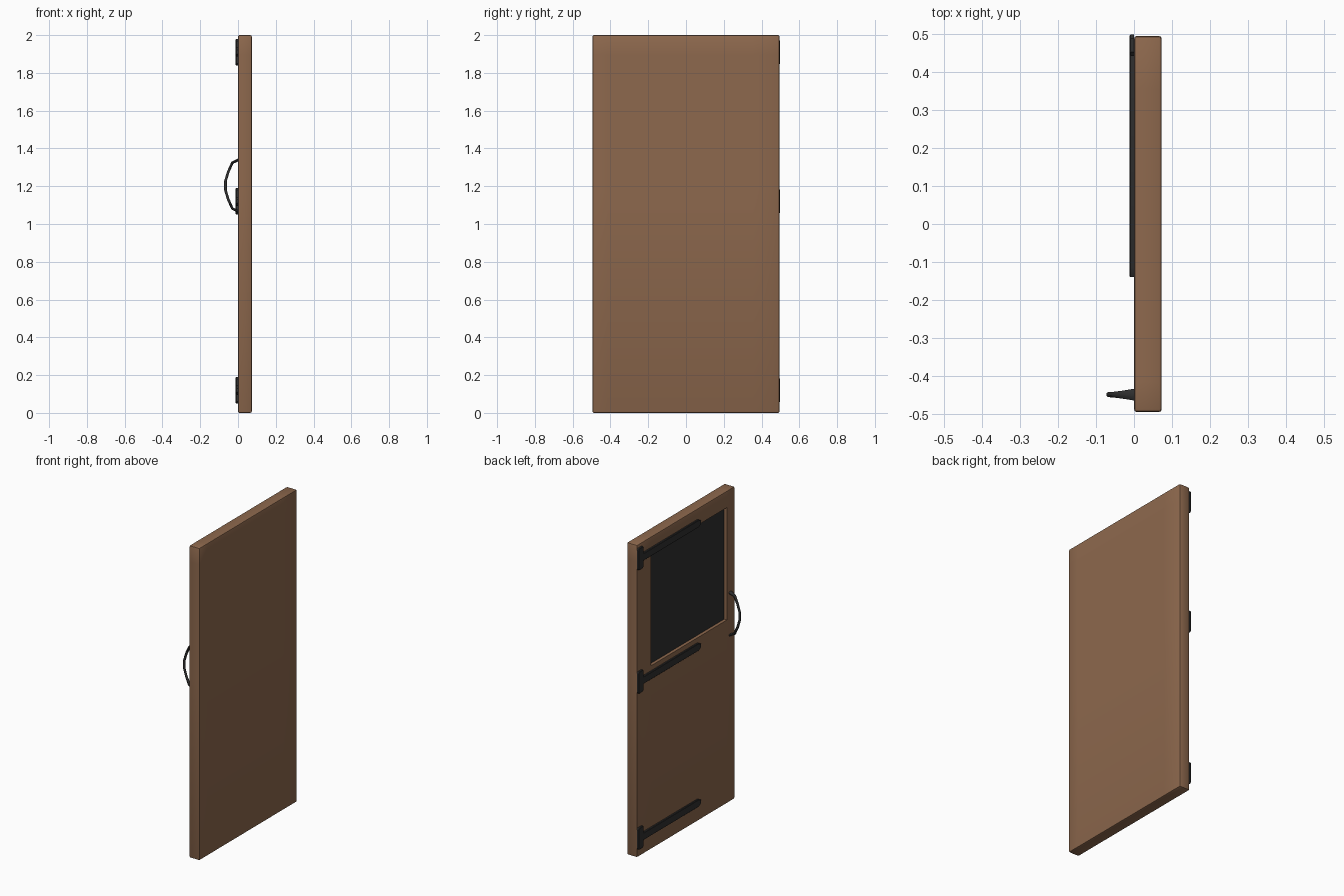
import bpy, bmesh, math

if "Cube" in bpy.data.objects:
    bpy.data.objects.remove(bpy.data.objects["Cube"])

def material(name, rgb):
    m = bpy.data.materials.new(name)
    m.diffuse_color = (*rgb, 1)
    m.use_nodes = True
    m.node_tree.nodes["Principled BSDF"].inputs["Base Color"].default_value = m.diffuse_color
    return m

WOOD = material("brown_wood", (0.27, 0.14, 0.075))
IRON = material("dark_iron", (0.03, 0.03, 0.03))

def finish(name, bm, mats, angle=40):
    bmesh.ops.recalc_face_normals(bm, faces=bm.faces)
    me = bpy.data.meshes.new(name)
    bm.to_mesh(me)
    bm.free()
    ob = bpy.data.objects.new(name, me)
    bpy.context.collection.objects.link(ob)
    for m in mats:
        me.materials.append(m)
    bpy.ops.object.select_all(action='DESELECT')
    ob.select_set(True)
    bpy.context.view_layer.objects.active = ob
    bpy.ops.object.shade_smooth_by_angle(angle=math.radians(angle))
    return ob

def box(bm, lo, hi):
    r = bmesh.ops.create_cube(bm, size=1)
    for v in r["verts"]:
        v.co = [(a + b) / 2 + c * (b - a) for a, b, c in zip(lo, hi, v.co)]

# door slab with softened edges
bm = bmesh.new()
box(bm, (0, -0.495, 0), (0.073, 0.495, 2.0))
bmesh.ops.bevel(bm, geom=bm.edges[:], offset=0.008, segments=2, profile=0.5, affect='EDGES')

# recessed window: cut the front sheet along the opening, then sink the middle
Y0, Y1, Z0, Z1, DEPTH = -0.415, 0.355, 1.175, 1.895, 0.02
def sheet():
    return [f for f in bm.faces if f.normal.x < -0.99]
for co, no in (((0, Y0, 0), (0, 1, 0)), ((0, Y1, 0), (0, 1, 0)),
               ((0, 0, Z0), (0, 0, 1)), ((0, 0, Z1), (0, 0, 1))):
    bmesh.ops.bisect_plane(bm, geom=bm.verts[:] + bm.edges[:] + bm.faces[:], plane_co=co, plane_no=no)
    bm.normal_update()
pane = [f for f in sheet() if Y0 < f.calc_center_median().y < Y1 and Z0 < f.calc_center_median().z < Z1]
ret = bmesh.ops.extrude_face_region(bm, geom=pane)
bmesh.ops.delete(bm, geom=pane, context='FACES_ONLY')
for g in ret["geom"]:
    if isinstance(g, bmesh.types.BMVert):
        g.co.x += DEPTH
    elif isinstance(g, bmesh.types.BMFace):
        g.material_index = 1
finish("door_slab", bm, [WOOD, IRON])

# strap hinges: T-shaped plates with a pointed tip
def hinge(z):
    bm = bmesh.new()
    half = [(0.498, 0.06), (0.488, 0.07), (0.452, 0.07), (0.442, 0.06), (0.442, 0.024),
            (-0.115, 0.024), (-0.14, 0.01)]
    outline = half + [(y, -h) for y, h in reversed(half)]
    f = bm.faces.new([bm.verts.new((0.0, y, z + h)) for y, h in outline])
    r = bmesh.ops.extrude_face_region(bm, geom=[f])
    for v in r["geom"]:
        if isinstance(v, bmesh.types.BMVert):
            v.co.x = -0.012
    front = [e for e in bm.edges if all(v.co.x < -0.01 for v in e.verts)]
    bmesh.ops.bevel(bm, geom=front, offset=0.003, segments=1, affect='EDGES')
    finish("strap_hinge", bm, [IRON], 30)
for z in (0.12, 1.12, 1.91):
    hinge(z)

# bowed pull handle: a bar swept along an arc, flared at both feet
bm = bmesh.new()
path = [(0.003, 0.137, 0.017), (-0.030, 0.121, 0.011), (-0.052, 0.072, 0.008), (-0.066, 0.025, 0.007)]
path += [(x, -z, w) for x, z, w in reversed(path)]
rings = []
for i, (x, z, w) in enumerate(path):
    a, b = path[max(i - 1, 0)], path[min(i + 1, len(path) - 1)]
    tx, tz = b[0] - a[0], b[1] - a[1]
    n = math.hypot(tx, tz)
    nx, nz = tz / n, -tx / n
    ring = []
    for k in range(8):
        t = math.tau * (k + 0.5) / 8
        c, s = math.cos(t) * 0.0075, math.sin(t) * w
        ring.append(bm.verts.new((x + nx * c, -0.449 + s, 1.203 + z + nz * c)))
    rings.append(ring)
for r0, r1 in zip(rings, rings[1:]):
    for k in range(8):
        bm.faces.new((r0[k], r0[(k + 1) % 8], r1[(k + 1) % 8], r1[k]))
bm.faces.new(rings[0])
bm.faces.new(rings[-1])
finish("pull_handle", bm, [IRON], 50)
